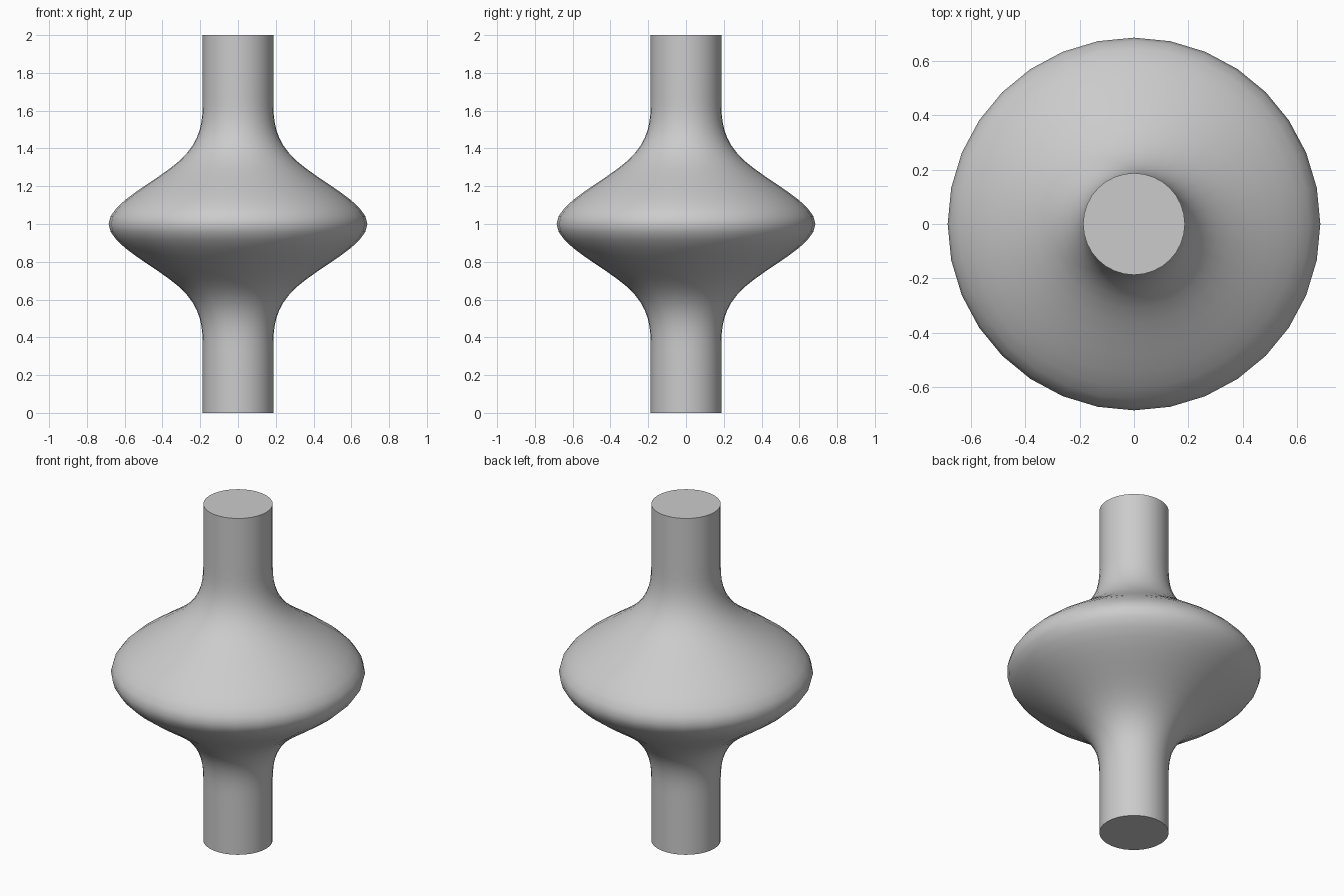
import bpy
import bmesh
import math

cube = bpy.data.objects.get("Cube")
if cube:
    bpy.data.objects.remove(cube, do_unlink=True)

SEGMENTS = 32        # sides around the axis
STEPS = 8            # rings per curve span
STEM_RADIUS = 0.187
BULGE_CONTROL = 0.934
SPAN = 1 / 3

# Plain grey
grey = bpy.data.materials.new("plain grey")
grey.use_nodes = True
colour = (0.6, 0.6, 0.6, 1.0)
grey.diffuse_color = colour
grey.node_tree.nodes["Principled BSDF"].inputs["Base Color"].default_value = colour


def bulge_weight(distance):
    """Cubic spline falloff of the single wide control ring."""
    t = abs(distance) / SPAN
    if t < 1:
        return (4 - 6 * t**2 + 3 * t**3) / 6
    return max(0.0, 2 - t)**3 / 6


# Profile: straight stem flaring into a rounded disc at mid height
count = 6 * STEPS
profile = []
for i in range(count + 1):
    z = 2 * i / count
    r = STEM_RADIUS + (BULGE_CONTROL - STEM_RADIUS) * bulge_weight(z - 1)
    profile.append((r, z))

# Turn the profile into rings, bridge them and cap both ends
bm = bmesh.new()
rings = []
for r, z in profile:
    angles = [2 * math.pi * k / SEGMENTS for k in range(SEGMENTS)]
    rings.append([bm.verts.new((r * math.cos(a), r * math.sin(a), z)) for a in angles])
for low, high in zip(rings, rings[1:]):
    for k in range(SEGMENTS):
        n = (k + 1) % SEGMENTS
        bm.faces.new((low[k], low[n], high[n], high[k]))
bm.faces.new(reversed(rings[0]))
bm.faces.new(rings[-1])

mesh = bpy.data.meshes.new("flared_spindle")
bm.to_mesh(mesh)
bm.free()
mesh.materials.append(grey)
spindle = bpy.data.objects.new("flared_spindle", mesh)
bpy.context.collection.objects.link(spindle)

# Smooth sides, crisp end caps
bpy.ops.object.select_all(action="DESELECT")
spindle.select_set(True)
bpy.context.view_layer.objects.active = spindle
bpy.ops.object.shade_smooth_by_angle(angle=math.radians(40))
